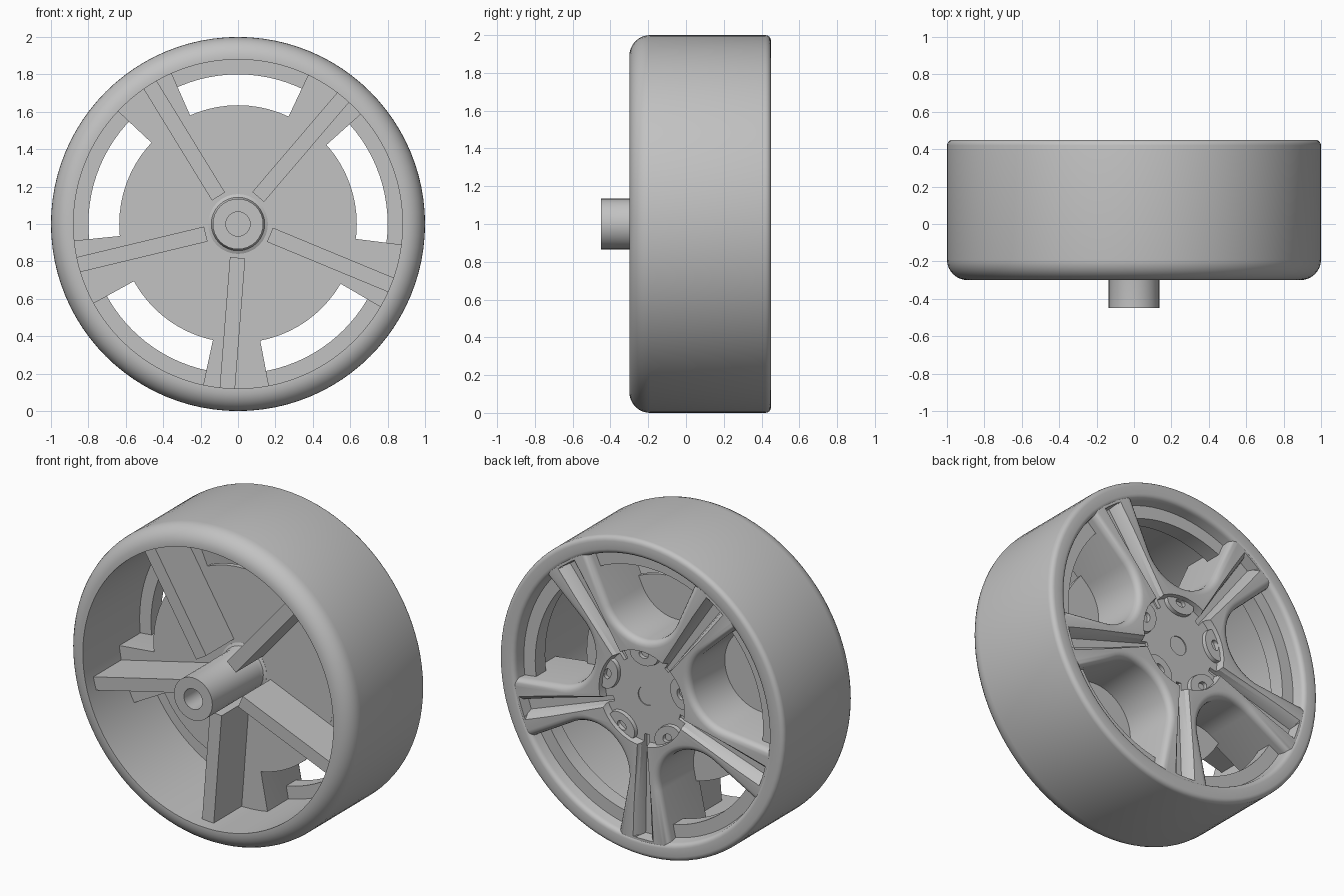
import bpy, bmesh
from math import sin, cos, radians, pi
from mathutils import Matrix, Vector

cube = bpy.data.objects.get("Cube")
if cube:
    bpy.data.objects.remove(cube, do_unlink=True)

grey = bpy.data.materials.new("wheel_grey")
grey.use_nodes = True
colour = (0.54, 0.54, 0.54, 1)
grey.diffuse_color = colour
grey.node_tree.nodes["Principled BSDF"].inputs["Base Color"].default_value = colour

SPOKES = [53.3 + 72 * k for k in range(5)]
HALF = 11.5                       # half angle of a spoke
BACK, TOP, HUB = 0.06, 0.445, 0.395   # spoke rear plane, spoke crest, hub face
AXLE = Vector((0, 0, 1))


def polar(r, deg, y=0.0):
    a = radians(deg)
    return Vector((r * cos(a), y, 1 + r * sin(a)))


def activate(ob):
    bpy.ops.object.select_all(action='DESELECT')
    ob.select_set(True)
    bpy.context.view_layer.objects.active = ob


def smooth(ob):
    activate(ob)
    bpy.ops.object.shade_smooth_by_angle(angle=radians(32))


def finish(name, bm):
    bmesh.ops.recalc_face_normals(bm, faces=bm.faces)
    mesh = bpy.data.meshes.new(name)
    bm.to_mesh(mesh)
    bm.free()
    mesh.materials.append(grey)
    ob = bpy.data.objects.new(name, mesh)
    bpy.context.collection.objects.link(ob)
    return ob


def lathe(name, profile, steps, closed=False):
    """Turn (radius, y) points about the axle."""
    bm = bmesh.new()
    vs = [bm.verts.new((r, y, 1)) for r, y in profile]
    for a, b in zip(vs, vs[1:] + vs[:1] if closed else vs[1:]):
        bm.edges.new((a, b))
    bmesh.ops.spin(bm, geom=bm.verts[:] + bm.edges[:], cent=AXLE, axis=(0, 1, 0),
                   angle=2 * pi, steps=steps, use_merge=True)
    bmesh.ops.remove_doubles(bm, verts=bm.verts, dist=1e-5)
    ob = finish(name, bm)
    smooth(ob)
    return ob


def fillet(cr, cy, rad, a0, a1, n):
    return [(cr + rad * cos(radians(a0 + (a1 - a0) * i / n)),
             cy + rad * sin(radians(a0 + (a1 - a0) * i / n))) for i in range(n + 1)]


def hull(name, points):
    bm = bmesh.new()
    for p in points:
        bm.verts.new(p)
    bmesh.ops.convex_hull(bm, input=bm.verts)
    bmesh.ops.dissolve_limit(bm, angle_limit=0.01, verts=bm.verts, edges=bm.edges)
    return finish(name, bm)


def cut(target, cutter):
    mod = target.modifiers.new("cut", 'BOOLEAN')
    mod.operation, mod.solver, mod.object = 'DIFFERENCE', 'EXACT', cutter
    activate(target)
    bpy.ops.object.modifier_apply(modifier=mod.name)
    bpy.data.objects.remove(cutter, do_unlink=True)


# Rim barrel: rounded front lip, tread, back lip and inner step
lathe("rim_barrel",
      [(0.88, -0.3)] + fillet(0.89, -0.19, 0.11, -90, 0, 8)
      + fillet(0.97, 0.42, 0.03, 0, 90, 4) + fillet(0.92, 0.42, 0.03, 90, 180, 4)
      + [(0.88, 0.37), (0.8, 0.37), (0.8, 0.27), (0.88, 0.27)], 96, closed=True)

# Spoke star: five wedges joined by U-shaped pockets
gap = 36 - HALF
centre_r = 0.63
u_rad = centre_r * sin(radians(gap))
outline = []
for s in SPOKES:
    outline += [polar(0.95, s + HALF * t / 4) for t in range(-4, 5)]
    centre = polar(centre_r, s + 36)
    sweep = 90 - gap
    for i in range(21):
        a = radians(s + 216 + sweep - sweep * i / 10)
        outline.append(centre + u_rad * Vector((cos(a), 0, sin(a))))

bm = bmesh.new()
base = bm.faces.new([bm.verts.new(p + Vector((0, BACK, 0))) for p in outline])
top = bmesh.ops.extrude_face_region(bm, geom=[base])["geom"]
top_verts = [v for v in top if isinstance(v, bmesh.types.BMVert)]
bmesh.ops.translate(bm, verts=top_verts, vec=(0, TOP - BACK, 0))
bm.normal_update()
rim_edges = [e for e in bm.edges if all(v.co.y > TOP - 0.01 for v in e.verts)]
bmesh.ops.bevel(bm, geom=rim_edges, offset=0.04, segments=4, profile=0.5, affect='EDGES')
star = finish("spoke_star", bm)

# Groove along each spoke: a deep channel with softened shoulders
for s in SPOKES:
    side = polar(1, s + 90) - AXLE
    for floor, low, high in ((0.375, 0.5, 0.95), (0.42, 0.75, 1.3)):
        pts = []
        for r, w in ((0.24, 0.026), (0.88, 0.062)):
            for sign in (-1, 1):
                pts += [polar(r, s, floor) + side * sign * w * low,
                        polar(r + 0.01, s, 0.455) + side * sign * w * high]
        cut(star, hull("groove_cutter", pts))

# Recessed hub face with a shallow centre mark
cut(star, lathe("hub_cutter", [(0, HUB), (0.29, HUB), (0.31, 0.5), (0, 0.5)], 40))
cut(star, lathe("bore_cutter", [(0, HUB - 0.006), (0.06, HUB - 0.006),
                                (0.06, 0.5), (0, 0.5)], 24))
smooth(star)

# Disc closing the inner part of the pockets
lathe("pocket_floor", [(0, BACK - 0.001), (0.635, BACK - 0.001),
                       (0.635, BACK + 0.03), (0, BACK + 0.03)], 72)

# Hollow axle boss with a small foot fillet
lathe("axle_boss", [(0, -0.2), (0.065, -0.2), (0.065, -0.45), (0.135, -0.45),
                    (0.135, BACK - 0.03), (0.143, BACK - 0.01), (0.16, BACK - 0.002),
                    (0.16, BACK + 0.02), (0, BACK + 0.02)], 32)

# Flat lug pads with bolt holes around the hub
for i, s in enumerate(SPOKES):
    pad = lathe(f"lug_pad_{i + 1}", [(0, HUB - 0.01), (0.024, HUB - 0.01), (0.024, HUB + 0.025),
                                     (0.07, HUB + 0.025), (0.075, HUB - 0.02),
                                     (0, HUB - 0.02)], 24)
    turn = Matrix.Rotation(-radians(s + 36), 4, 'Y')
    move = Matrix.Translation(polar(0.27, s + 36))
    stretch = Matrix.Diagonal((1, 1, 1.4, 1))
    pad.data.transform(move @ turn @ stretch @ Matrix.Translation(-AXLE))

# Reinforcing fins behind the spokes
for i, s in enumerate(SPOKES):
    d = s - 3.8
    side = polar(1, d + 90) - AXLE
    pts = [polar(r, d, y) + side * (0.012 + sign * 0.041)
           for r in (0.18, 0.885) for y in (-0.22, BACK + 0.01) for sign in (-1, 1)]
    hull(f"fin_{i + 1}", pts)
